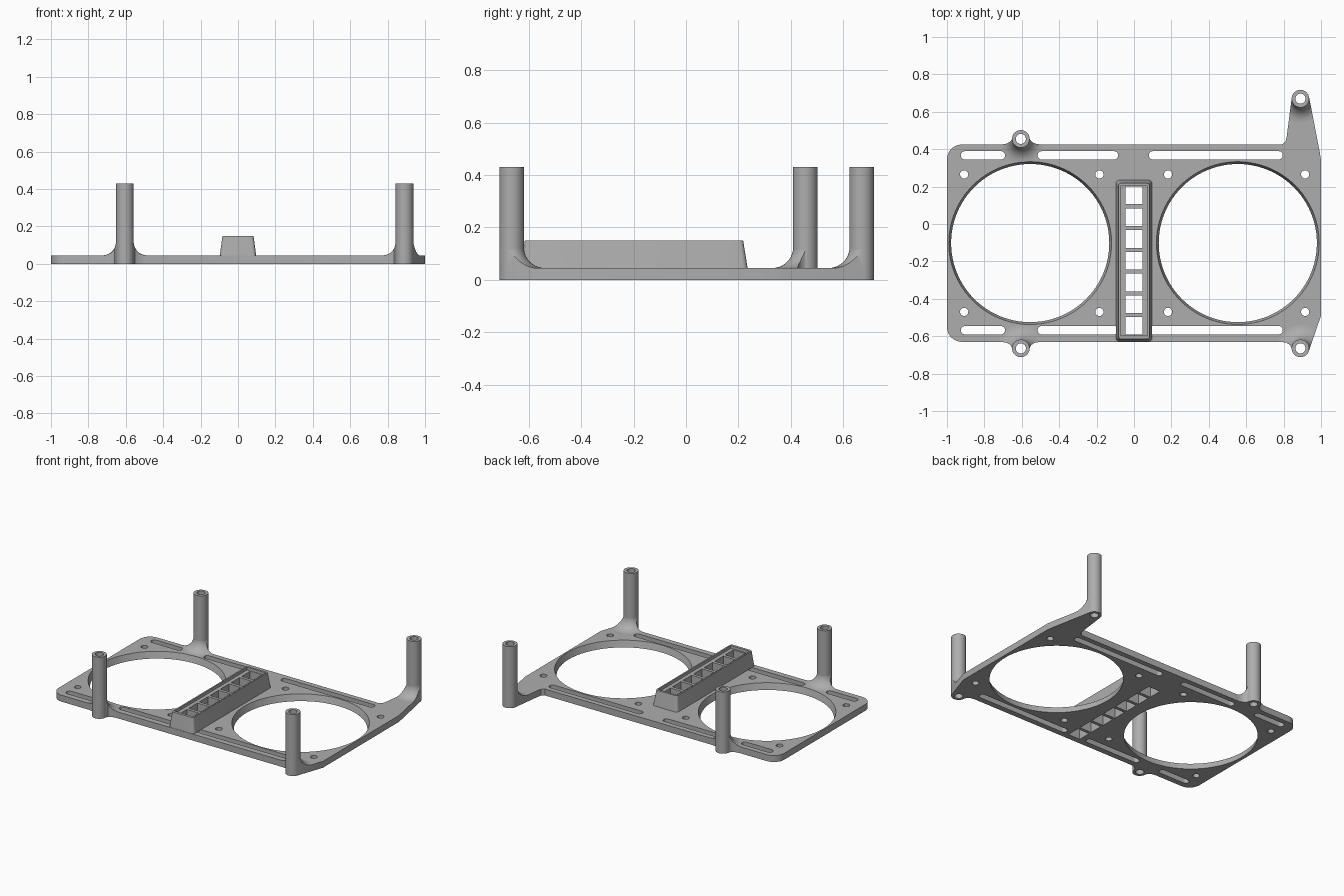
import bpy
import bmesh
from math import cos, sin, pi, radians

if "Cube" in bpy.data.objects:
    bpy.data.objects.remove(bpy.data.objects["Cube"], do_unlink=True)

grey = bpy.data.materials.new("plain grey")
grey.use_nodes = True
grey.diffuse_color = (0.42, 0.42, 0.42, 1)
grey.node_tree.nodes["Principled BSDF"].inputs["Base Color"].default_value = (0.42, 0.42, 0.42, 1)

THICK, TOP = 0.045, 0.43
POST_R, BORE_R = 0.047, 0.027
POSTS = {"back_right": (-0.605, 0.455), "front_right": (-0.605, -0.665),
         "back_left": (0.89, 0.67), "front_left": (0.89, -0.665)}


# ---- helpers ----
def arc(cx, cy, r, a0, a1, n=12):
    angles = [radians(a0 + (a1 - a0) * i / n) for i in range(n + 1)]
    return [(cx + r * cos(a), cy + r * sin(a)) for a in angles]


def circle(cx, cy, r, n=48):
    return arc(cx, cy, r, 0, 360, n)[:-1]


def box(x0, x1, y0, y1, c=0.0):
    if not c:
        return [(x0, y0), (x1, y0), (x1, y1), (x0, y1)]
    return (arc(x0 + c, y0 + c, c, 180, 270, 6) + arc(x1 - c, y0 + c, c, 270, 360, 6)
            + arc(x1 - c, y1 - c, c, 0, 90, 6) + arc(x0 + c, y1 - c, c, 90, 180, 6))


def make(name, solids):
    """Each solid is a list of (outline, z) loops, lofted and capped."""
    bm = bmesh.new()
    for loops in solids:
        rings = [[bm.verts.new((x, y, z)) for x, y in pts] for pts, z in loops]
        bm.faces.new(rings[0][::-1])
        bm.faces.new(rings[-1])
        for a, b in zip(rings, rings[1:]):
            for i in range(len(a)):
                j = (i + 1) % len(a)
                bm.faces.new((a[i], a[j], b[j], b[i]))
    bmesh.ops.recalc_face_normals(bm, faces=bm.faces)
    me = bpy.data.meshes.new(name)
    bm.to_mesh(me)
    bm.free()
    me.materials.append(grey)
    ob = bpy.data.objects.new(name, me)
    bpy.context.collection.objects.link(ob)
    return ob


def prisms(outlines, z0, z1):
    return [[(o, z0), (o, z1)] for o in outlines]


def combine(ob, solids, operation="DIFFERENCE"):
    cutter = make("cutter", solids)
    cutter.hide_render = True
    mod = ob.modifiers.new("cut", "BOOLEAN")
    mod.operation, mod.solver, mod.object = operation, "EXACT", cutter
    dg = bpy.context.evaluated_depsgraph_get()
    me = bpy.data.meshes.new_from_object(ob.evaluated_get(dg))
    ob.modifiers.clear()
    ob.data = me
    bpy.data.objects.remove(cutter, do_unlink=True)


# ---- plate outline, counter-clockwise from the front right corner ----
def side_tab(cx, cy, edge, s):
    """Flared tab around a right-hand post; s is -1 in front, 1 at the back."""
    side = [(-0.105, edge), (-0.075, edge + s * 0.005), (-0.055, edge + s * 0.017)]
    left = [(cx + dx, y) for dx, y in side]
    right = [(cx - dx, y) for dx, y in side[::-1]]
    tip = arc(cx, cy, POST_R, 180, 180 - s * 180, 24)
    path = left + tip + right
    return path if s < 0 else path[::-1]


bx, by = POSTS["back_left"]
fx, fy = POSTS["front_left"]
outline = arc(-0.92, -0.55, 0.08, 180, 270)
outline += side_tab(*POSTS["front_right"], -0.63, -1)
outline += [(0.785, -0.63), (0.815, -0.635), (0.835, -0.647)]
outline += arc(fx, fy, POST_R, 180, 338, 20)
outline += [(1.0, -0.49), (1.0, 0.34), (0.993, 0.385)]
outline += arc(bx, by, POST_R, 10, 172, 20)
outline += [(0.817, 0.47), (0.81, 0.44), (0.79, 0.425)]
outline += side_tab(*POSTS["back_right"], 0.425, 1)
outline += arc(-0.92, 0.345, 0.08, 90, 180)

# ---- openings ----
slots = [box(x0, x1, y, y + 0.044, 0.02)
         for y in (0.345, -0.59)
         for x0, x1 in ((-0.925, -0.69), (-0.515, -0.085), (0.08, 0.795))]
screw_holes = [circle(x, y, 0.022, 24)
               for x in (-0.908, -0.185, 0.182, 0.915) for y in (0.265, -0.47)]
bores = [circle(x, y, BORE_R, 32) for x, y in POSTS.values()]
rib_ys = [0.2 + 0.011] + [0.095 - 0.1165 * i for i in range(6)] + [-0.59 - 0.011]
cells = [box(-0.046, 0.046, b + 0.011, a - 0.011) for a, b in zip(rib_ys, rib_ys[1:])]

# ---- base plate ----
plate = make("base_plate", prisms([outline], 0, THICK))
combine(plate, [[(circle(x, -0.102, 0.42, 96), -0.01), (circle(x, -0.102, 0.438, 96), 0.055)]
                for x in (-0.555, 0.555)])
combine(plate, prisms(slots + screw_holes + bores + cells, -0.05, 0.1))
parts = [plate]

# ---- posts with concave flared feet ----
R = 0.08
for name, (x, y) in POSTS.items():
    post = make(name + "_post", prisms([circle(x, y, POST_R)], 0, TOP))
    combine(post, prisms([circle(x, y, BORE_R, 32)], -0.05, 0.5))
    rings = [(circle(x, y, POST_R + R), THICK - 0.005)]
    for i in range(11):
        t = i / 10 * pi / 2
        rings.append((circle(x, y, POST_R - 0.0008 + R * (1 - sin(t))), THICK + R * (1 - cos(t))))
    foot = make(name + "_post_foot", [rings])
    combine(foot, prisms([outline], -0.1, 0.3), "INTERSECT")
    combine(foot, prisms([circle(x, y, BORE_R + 0.002, 32)] + slots, -0.05, 0.4))
    parts += [post, foot]

# ---- raised centre bar with a recessed ladder of cells ----
bar = make("centre_bar", [[(box(-0.097, 0.097, -0.628, 0.235, 0.02), THICK),
                           (box(-0.083, 0.083, -0.615, 0.218, 0.015), 0.15)]])
combine(bar, prisms([box(-0.073, 0.073, -0.597, 0.203)], 0.13, 0.2))
combine(bar, prisms(cells, -0.05, 0.3))
parts.append(bar)

# ---- shading ----
bpy.ops.object.select_all(action="DESELECT")
for ob in parts:
    ob.select_set(True)
bpy.context.view_layer.objects.active = plate
bpy.ops.object.shade_smooth_by_angle(angle=radians(30))
